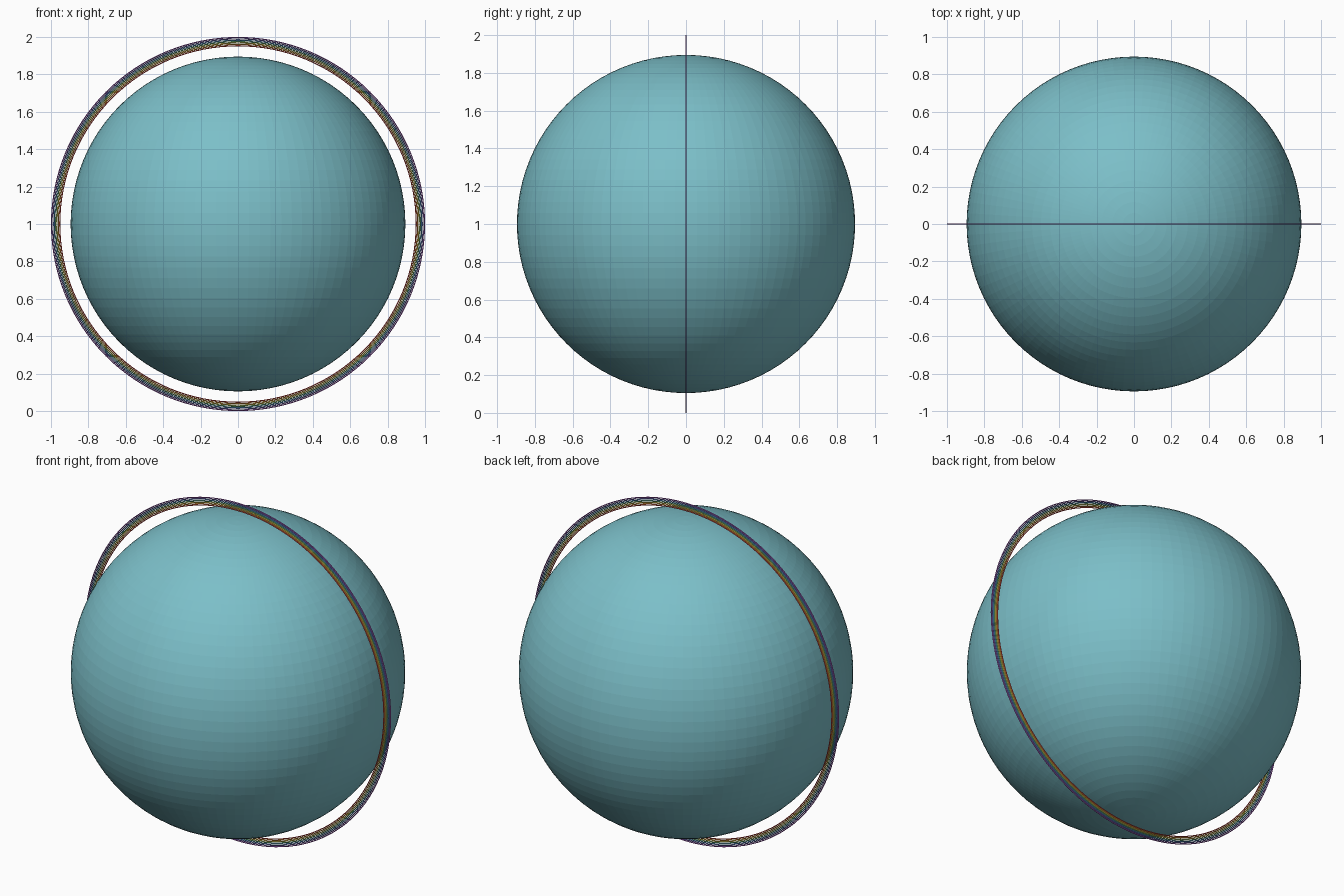
import bpy
from math import pi

if "Cube" in bpy.data.objects:
    bpy.data.objects.remove(bpy.data.objects["Cube"])


def paint(obj, name, rgb):
    mat = bpy.data.materials.new(name)
    mat.diffuse_color = (*rgb, 1)
    mat.use_nodes = True
    mat.node_tree.nodes["Principled BSDF"].inputs["Base Color"].default_value = mat.diffuse_color
    obj.data.materials.append(mat)


# Faceted globe
bpy.ops.mesh.primitive_uv_sphere_add(segments=96, ring_count=48, radius=0.895, location=(0, 0, 1))
globe = bpy.context.object
globe.name = "globe"
paint(globe, "teal", (0.2, 0.52, 0.58))

# Seven thin upright rainbow hoops, red inside to violet outside
colours = [
    ("red", (0.7, 0.08, 0.06)),
    ("orange", (0.85, 0.35, 0.05)),
    ("yellow", (0.85, 0.7, 0.1)),
    ("green", (0.15, 0.5, 0.2)),
    ("blue", (0.1, 0.35, 0.7)),
    ("indigo", (0.18, 0.15, 0.5)),
    ("violet", (0.4, 0.12, 0.55)),
]
TUBE, INNER, OUTER = 0.003, 0.953, 0.997
for i, (name, rgb) in enumerate(colours):
    radius = INNER + (OUTER - INNER) * i / (len(colours) - 1)
    bpy.ops.mesh.primitive_torus_add(
        major_radius=radius, minor_radius=TUBE, major_segments=128, minor_segments=8,
        location=(0, 0, 1), rotation=(pi / 2, 0, 0))
    hoop = bpy.context.object
    hoop.name = name + "_hoop"
    paint(hoop, name, rgb)
    bpy.ops.object.shade_smooth_by_angle()
